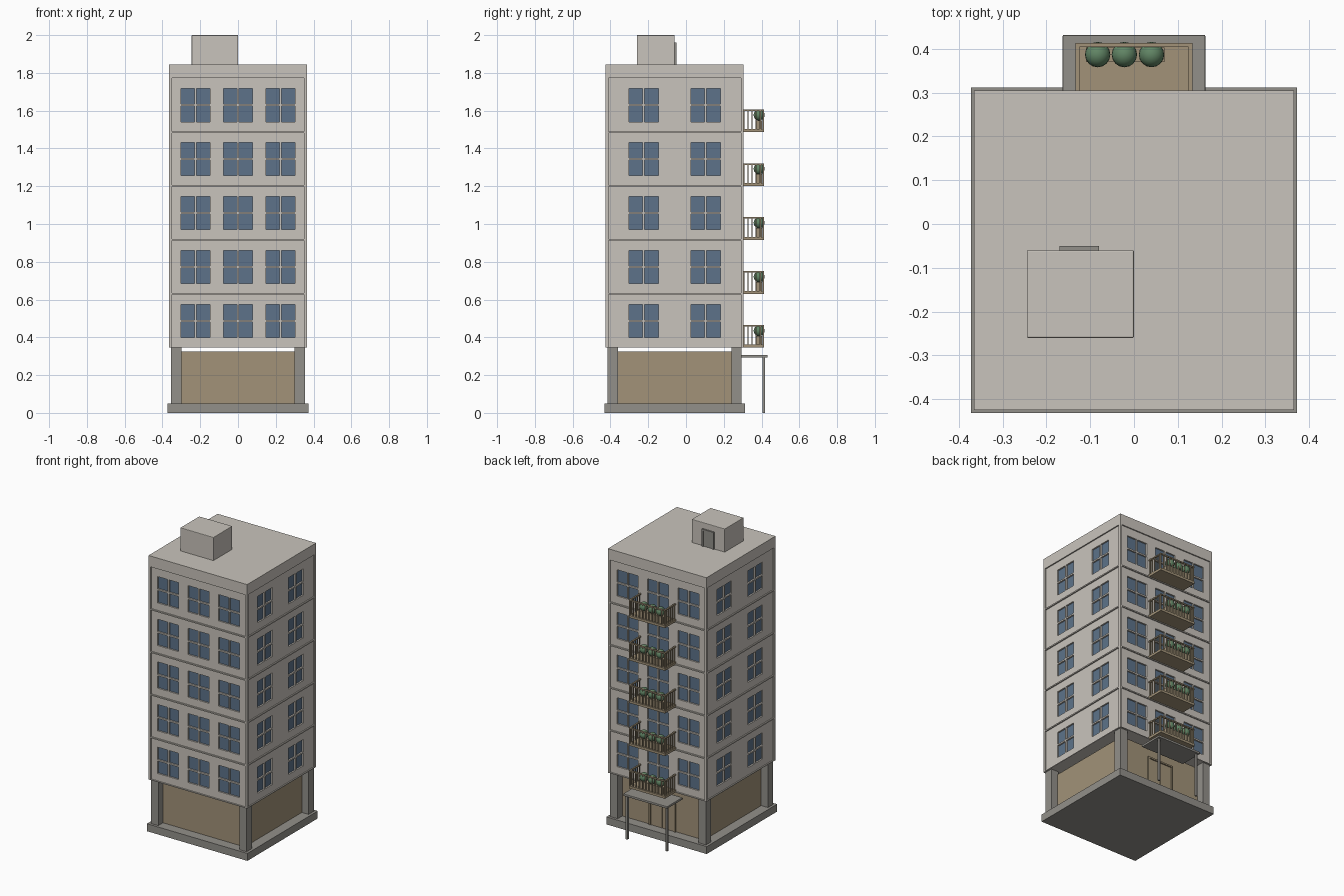
import bpy, bmesh, math
from mathutils import Matrix, Vector

if "Cube" in bpy.data.objects:
    bpy.data.objects.remove(bpy.data.objects["Cube"])


def material(name, rgb):
    m = bpy.data.materials.new(name)
    m.diffuse_color = (*rgb, 1)
    m.use_nodes = True
    m.node_tree.nodes["Principled BSDF"].inputs["Base Color"].default_value = m.diffuse_color
    return m


WALL = material("pale concrete", (0.584, 0.552, 0.503))
GREY = material("grey stone", (0.29, 0.28, 0.255))
TAN = material("tan panelling", (0.36, 0.29, 0.19))
GLASS = material("blue glass", (0.109, 0.171, 0.254))
LEAF = material("leaf green", (0.12, 0.235, 0.13))

CY = -0.06                      # centre of the tower in y
HALF = 0.365                    # half width of the tower
Z0, FLOOR_H, FLOORS = 0.345, 0.2855, 5
Z1, ROOF = Z0 + FLOOR_H * FLOORS, 1.845
RECESS = 0.008


def finish(name, bm, mats):
    me = bpy.data.meshes.new(name)
    bm.to_mesh(me)
    bm.free()
    for m in mats:
        me.materials.append(m)
    ob = bpy.data.objects.new(name, me)
    bpy.context.collection.objects.link(ob)
    return ob


def boxes(name, mat, spans, bevel=0):
    """One object made of boxes given as (x0, x1, y0, y1, z0, z1)."""
    bm = bmesh.new()
    for x0, x1, y0, y1, z0, z1 in spans:
        mx = (Matrix.Translation(((x0 + x1) / 2, (y0 + y1) / 2, (z0 + z1) / 2))
              @ Matrix.Diagonal((x1 - x0, y1 - y0, z1 - z0, 1)))
        bmesh.ops.create_cube(bm, size=1, matrix=mx)
    if bevel:
        bmesh.ops.bevel(bm, geom=bm.edges[:], offset=bevel, segments=2,
                        affect='EDGES', profile=0.5)
    return finish(name, bm, [mat])


def facade(name, centres, angle):
    """Wall sheet with four sunk panes per window, facing -y before turning."""
    w, gap = 0.0775, 0.005
    panes_x = [p for c in centres for p in ((c - w, c - gap), (c + gap, c + w))]
    panes_z = []
    for i in range(FLOORS):
        mid = Z0 + i * FLOOR_H + 0.142
        panes_z += [(mid - 0.088, mid - gap), (mid + gap, mid + 0.088)]
    edge = HALF - RECESS
    xs = [-edge] + [v for p in panes_x for v in p] + [edge]
    zs = [Z0] + [v for p in panes_z for v in p] + [Z1]
    bm = bmesh.new()
    grid = [[bm.verts.new((x, -edge, z)) for x in xs] for z in zs]
    panes = []
    for j in range(len(zs) - 1):
        for i in range(len(xs) - 1):
            f = bm.faces.new((grid[j][i], grid[j][i + 1],
                              grid[j + 1][i + 1], grid[j + 1][i]))
            if i % 2 and j % 2:
                panes.append(f)
    for f in bmesh.ops.extrude_discrete_faces(bm, faces=panes)["faces"]:
        f.material_index = 1
        bmesh.ops.translate(bm, verts=f.verts[:], vec=(0, 0.01, 0))
    turn = Matrix.Translation((0, CY, 0)) @ Matrix.Rotation(angle, 4, 'Z')
    bmesh.ops.transform(bm, matrix=turn, verts=bm.verts[:])
    return finish(name, bm, [WALL, GLASS])


# Ground floor: slab, corner columns and the set-back lobby
boxes("base_slab", GREY, [(-0.372, 0.372, CY - 0.372, CY + 0.372, 0, 0.05)])
boxes("corner_columns", GREY, [
    (sx * 0.3275 - 0.0275, sx * 0.3275 + 0.0275,
     CY + sy * 0.3275 - 0.0275, CY + sy * 0.3275 + 0.0275, 0.05, Z0 + 0.002)
    for sx in (-1, 1) for sy in (-1, 1)])
boxes("lobby", TAN, [(-0.305, 0.305, CY - 0.305, CY + 0.305, 0.05, 0.325)])

# Lobby double door with its frame on the back wall
yb = CY + 0.305
boxes("lobby_door_frame", TAN, [
    (-0.098, -0.088, yb, yb + 0.01, 0.05, 0.26),
    (0.088, 0.098, yb, yb + 0.01, 0.05, 0.26),
    (-0.098, 0.098, yb, yb + 0.01, 0.25, 0.26)])
boxes("lobby_door_leaves", TAN, [
    (-0.086, -0.002, yb, yb + 0.004, 0.05, 0.248),
    (0.002, 0.086, yb, yb + 0.004, 0.05, 0.248)])

# Tower walls
facade("front_wall", (-0.225, 0, 0.225), 0)
facade("back_wall", (-0.225, 0, 0.225), math.pi)
facade("right_wall", (-0.164, 0.164), math.pi / 2)
facade("left_wall", (-0.164, 0.164), -math.pi / 2)

# Raised corner strips, floor bands and roof block
boxes("corner_strips", WALL, [
    (sx * 0.3575 - 0.0075, sx * 0.3575 + 0.0075,
     CY + sy * 0.3575 - 0.0075, CY + sy * 0.3575 + 0.0075, Z0, Z1)
    for sx in (-1, 1) for sy in (-1, 1)])
bands = []
for i in range(FLOORS):
    z = Z0 + i * FLOOR_H
    lo, hi = (z, z + 0.005) if i == 0 else (z - 0.004, z + 0.004)
    bands.append((-HALF, HALF, CY - HALF, CY + HALF, lo, hi))
boxes("floor_bands", WALL, bands)
boxes("roof_block", WALL, [(-HALF, HALF, CY - HALF, CY + HALF, Z1, ROOF)])

# Stair house on the roof, with its door
boxes("stair_house", WALL, [(-0.245, 0, -0.26, -0.06, ROOF - 0.006, 2.0)], 0.003)
boxes("stair_house_door_frame", GREY, [
    (-0.17, -0.16, -0.061, -0.05, ROOF, 1.96),
    (-0.09, -0.08, -0.061, -0.05, ROOF, 1.96),
    (-0.17, -0.08, -0.061, -0.05, 1.95, 1.96)])
boxes("stair_house_door", GREY, [(-0.16, -0.09, -0.061, -0.056, ROOF, 1.95)])

# Entrance canopy on two posts
boxes("canopy", GREY, [(-0.163, 0.163, 0.27, 0.432, 0.292, 0.307)], 0.003)
boxes("canopy_posts", GREY, [
    (x - 0.007, x + 0.007, 0.405, 0.419, 0, 0.294) for x in (-0.147, 0.147)])

# Balconies: floor, railing, planter and three round shrubs each
B, Y0, Y1 = 0.134, CY + HALF - RECESS, 0.414
for i in range(FLOORS):
    z = Z0 + i * FLOOR_H
    top = z + 0.12
    boxes(f"balcony_floor_{i + 1}", TAN, [(-B, B, Y0, Y1, z, z + 0.016)])
    rail = [(-B, B, Y1 - 0.01, Y1, top - 0.008, top)]
    for sx in (-1, 1):
        x = sx * (B - 0.005)
        rail.append((x - 0.005, x + 0.005, Y0, Y1, top - 0.008, top))
        for k in range(5):
            y = Y0 + 0.01 + k * 0.0215
            rail.append((x - 0.003, x + 0.003, y - 0.003, y + 0.003, z + 0.016, top - 0.008))
    for k in range(12):
        x = -B + 0.005 + k * (2 * B - 0.01) / 11
        rail.append((x - 0.003, x + 0.003, Y1 - 0.008, Y1 - 0.002, z + 0.016, top - 0.008))
    boxes(f"balcony_railing_{i + 1}", TAN, rail)
    boxes(f"planter_{i + 1}", TAN, [(-0.11, 0.07, 0.37, 0.403, z + 0.016, z + 0.062)])
    bm = bmesh.new()
    for x in (-0.083, -0.022, 0.04):
        bmesh.ops.create_uvsphere(bm, u_segments=16, v_segments=10, radius=0.029,
                                  matrix=Matrix.Translation((x, 0.387, z + 0.09)))
    for f in bm.faces:
        f.smooth = True
    finish(f"shrubs_{i + 1}", bm, [LEAF])
